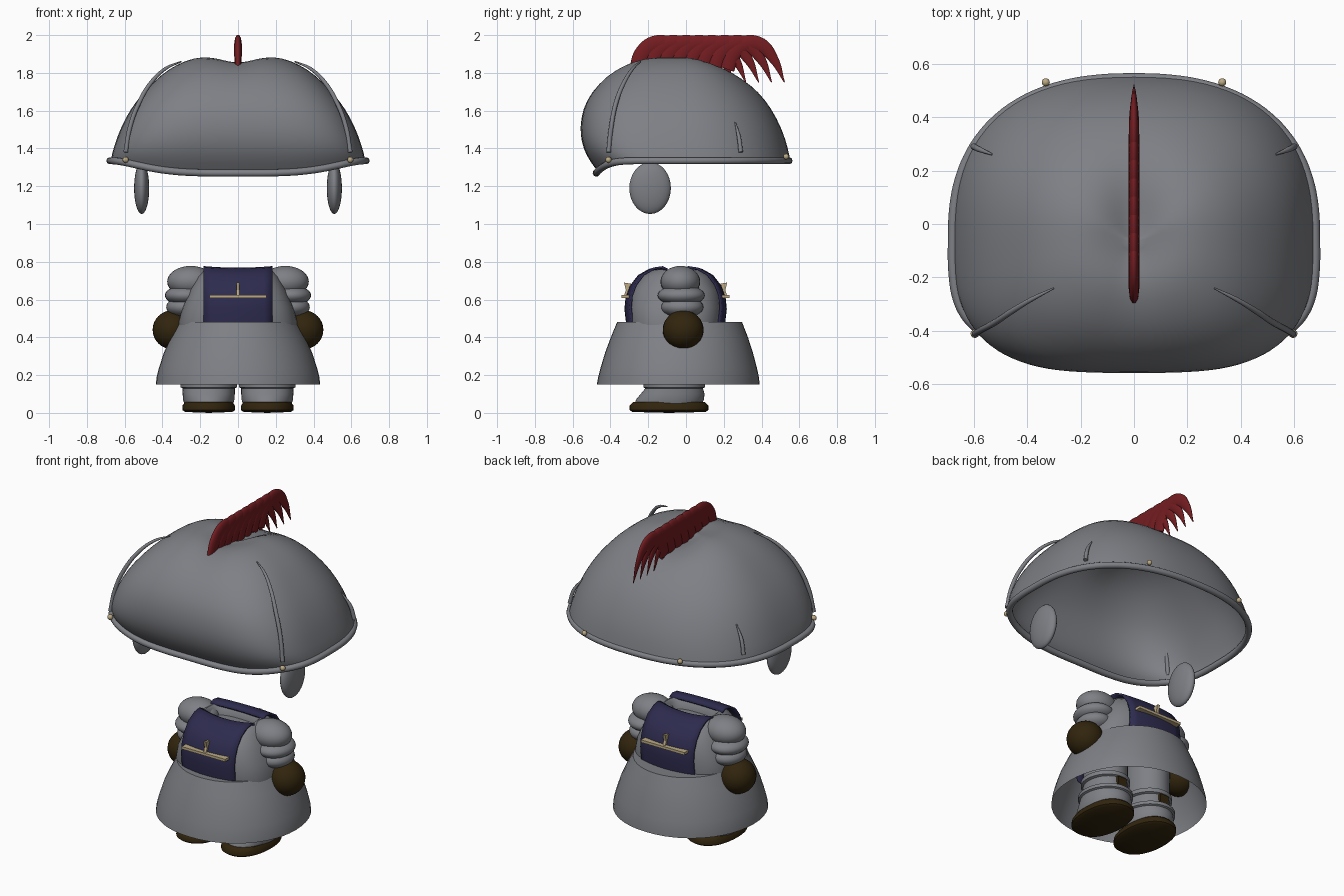
import bpy, bmesh, math

if "Cube" in bpy.data.objects:
    bpy.data.objects.remove(bpy.data.objects["Cube"])


def material(name, rgb):
    m = bpy.data.materials.new(name)
    m.diffuse_color = (*rgb, 1)
    m.use_nodes = True
    m.node_tree.nodes["Principled BSDF"].inputs["Base Color"].default_value = m.diffuse_color
    return m


STEEL = material("steel_grey", (0.21, 0.215, 0.235))
RED = material("plume_red", (0.175, 0.012, 0.015))
BLUE = material("cloth_blue", (0.026, 0.024, 0.075))
BROWN = material("leather_brown", (0.031, 0.018, 0.004))
TAN = material("brass_tan", (0.50, 0.40, 0.23))


def finish(bm, name, mat, smooth=True):
    bmesh.ops.recalc_face_normals(bm, faces=bm.faces)
    me = bpy.data.meshes.new(name)
    bm.to_mesh(me)
    bm.free()
    me.materials.append(mat)
    ob = bpy.data.objects.new(name, me)
    bpy.context.collection.objects.link(ob)
    if smooth:
        bpy.context.view_layer.objects.active = ob
        ob.select_set(True)
        bpy.ops.object.shade_smooth_by_angle(angle=math.radians(50))
        ob.select_set(False)
    return ob


def ring(rx, yf, yb, zf, zs, zb, pf=2.4, pb=2.4, yc=-0.05, xc=0.0, n=48, groove=0.0):
    """Rounded outline with its own front/back reach, squareness and height."""
    pts = []
    for i in range(n):
        a = 2 * math.pi * i / n
        c, s = math.cos(a), math.sin(a)
        p = pb if s > 0 else pf
        x = rx * math.copysign(abs(c) ** (2 / p), c)
        reach = (yb - yc) if s > 0 else (yc - yf)
        y = yc + reach * math.copysign(abs(s) ** (2 / p), s)
        z = zs + ((zb if s > 0 else zf) - zs) * s ** 4
        z -= groove * math.exp(-(x / 0.09) ** 2)
        pts.append((x + xc, y, z))
    return pts


def loft(name, rings, mat, cap_bottom=None, cap_top=None):
    bm = bmesh.new()
    rows = [[bm.verts.new(p) for p in r] for r in rings]
    n = len(rows[0])
    for a, b in zip(rows, rows[1:]):
        for j in range(n):
            k = (j + 1) % n
            bm.faces.new((a[j], a[k], b[k], b[j]))
    for row, centre in ((rows[0], cap_bottom), (rows[-1], cap_top)):
        if centre:
            v = bm.verts.new(centre)
            for j in range(n):
                bm.faces.new((row[j], row[(j + 1) % n], v))
    return finish(bm, name, mat)


def flat_loft(name, rows, mat, p=2.4, **kw):
    """Loft from rows of (z, half width, front y, back y)."""
    cap = {k: kw.pop(k) for k in ("cap_bottom", "cap_top") if k in kw}
    return loft(name, [ring(rx, yf, yb, z, z, z, p, p, **kw) for z, rx, yf, yb in rows], mat, **cap)


def ball(name, loc, r, mat):
    bm = bmesh.new()
    bmesh.ops.create_uvsphere(bm, u_segments=28, v_segments=16, radius=1)
    bmesh.ops.scale(bm, vec=r, verts=bm.verts)
    bmesh.ops.translate(bm, vec=loc, verts=bm.verts)
    return finish(bm, name, mat)


def box(name, loc, size, mat):
    bm = bmesh.new()
    bmesh.ops.create_cube(bm, size=1)
    bmesh.ops.scale(bm, vec=size, verts=bm.verts)
    bmesh.ops.translate(bm, vec=loc, verts=bm.verts)
    return finish(bm, name, mat, False)


def tube(name, pts, r, mat, radii=None, cyclic=False):
    cu = bpy.data.curves.new(name, 'CURVE')
    cu.dimensions = '3D'
    cu.bevel_depth, cu.bevel_resolution, cu.resolution_u = r, 3, 6
    cu.use_fill_caps = True
    sp = cu.splines.new('BEZIER')
    sp.bezier_points.add(len(pts) - 1)
    sp.use_cyclic_u = cyclic
    for i, (bp, p) in enumerate(zip(sp.bezier_points, pts)):
        bp.co = p
        bp.handle_left_type = bp.handle_right_type = 'AUTO'
        bp.radius = radii[i] if radii else 1
    cu.materials.append(mat)
    ob = bpy.data.objects.new(name, cu)
    bpy.context.collection.objects.link(ob)
    return ob


# Helmet shell, open below, squarer in front, with a groove along the crown
dome = [(0.675, -0.47, 0.555, 1.28, 1.33, 1.33), (0.667, -0.53, 0.545, 1.36, 1.38, 1.38),
        (0.647, -0.555, 0.53, 1.44, 1.44, 1.44), (0.622, -0.562, 0.505, 1.51, 1.51, 1.51),
        (0.57, -0.548, 0.455, 1.61, 1.61, 1.61), (0.50, -0.50, 0.385, 1.70, 1.70, 1.70),
        (0.41, -0.42, 0.30, 1.79, 1.79, 1.775), (0.325, -0.33, 0.22, 1.845, 1.845, 1.82),
        (0.235, -0.24, 0.13, 1.88, 1.88, 1.845), (0.15, -0.17, 0.04, 1.885, 1.888, 1.85),
        (0.07, -0.11, -0.03, 1.88, 1.88, 1.86)]
helmet = loft("helmet_shell", [ring(*d, pf=3.7 - 0.11 * i, pb=2.5 - 0.03 * i, groove=max(0, i - 5) * 0.008)
                               for i, d in enumerate(dome)], STEEL, cap_top=(0, -0.07, 1.838))
sub = helmet.modifiers.new("smooth", 'SUBSURF')
sub.levels = sub.render_levels = 1
tube("helmet_rim", ring(0.677, -0.475, 0.545, 1.27, 1.335, 1.335, pf=3.8, pb=2.4, n=40), 0.019, STEEL, cyclic=True)

# Straps, short ribs, rim studs and ear guards
for s in (-1, 1):
    tube("front_strap", [(s * x, y, z) for x, y, z in (
        (0.595, -0.41, 1.38), (0.57, -0.395, 1.52), (0.52, -0.368, 1.65),
        (0.455, -0.325, 1.755), (0.38, -0.28, 1.825), (0.30, -0.24, 1.86))], 0.012, STEEL,
        (1, 1, 1, 0.9, 0.7, 0.3))
    tube("rear_rib", [(s * x, y, z) for x, y, z in (
        (0.60, 0.29, 1.38), (0.58, 0.28, 1.46), (0.53, 0.26, 1.54))], 0.012, STEEL, (1, 0.9, 0.3))
    ball("front_stud", (s * 0.595, -0.41, 1.34), (0.016,) * 3, TAN)
    ball("rear_stud", (s * 0.33, 0.53, 1.357), (0.015,) * 3, TAN)
    ball("ear_guard", (s * 0.51, -0.19, 1.19), (0.04, 0.11, 0.137), STEEL)

# Crest of overlapping curved feathers
feather = ((-0.26, 1.82), (-0.23, 1.90), (-0.165, 1.952), (-0.08, 1.945), (-0.01, 1.87), (0.045, 1.75))
for i in range(8):
    ob = tube("plume_feather", [(0, y + 0.068 * i, z) for y, z in feather], 0.047, RED,
              (0.9, 1, 1, 0.9, 0.55, 0.06))
    ob.scale.x = 0.43

# Torso with open neck
flat_loft("torso", [(0.42, 0.31, -0.30, 0.19), (0.48, 0.315, -0.305, 0.19), (0.56, 0.295, -0.31, 0.195),
                    (0.65, 0.255, -0.285, 0.175), (0.72, 0.215, -0.235, 0.13), (0.755, 0.18, -0.18, 0.08),
                    (0.76, 0.165, -0.15, 0.05), (0.745, 0.15, -0.13, 0.03), (0.70, 0.14, -0.12, 0.02)],
          STEEL, 2.8, cap_top=(0, -0.05, 0.70))

# Cloth panels with raised emblem, front and back
panel = ((-0.305, 0.34), (-0.312, 0.48), (-0.32, 0.55), (-0.314, 0.61), (-0.292, 0.67),
         (-0.25, 0.725), (-0.195, 0.756), (-0.15, 0.763), (-0.125, 0.75))
for side in (1, -1):
    yc = -0.05 if side > 0 else -0.06
    bm = bmesh.new()
    grid = []
    for y, z in panel:
        row = []
        for i in range(9):
            x = -0.182 + 0.0455 * i
            row.append(bm.verts.new((x, yc + (y + 0.8 * x * x + 0.05) * side, z + 0.25 * x * x)))
        grid.append(row)
    for a, b in zip(grid, grid[1:]):
        for j in range(8):
            bm.faces.new((a[j], a[j + 1], b[j + 1], b[j]))
    ob = finish(bm, "front_panel" if side > 0 else "back_panel", BLUE)
    thick = ob.modifiers.new("thickness", 'SOLIDIFY')
    thick.thickness, thick.offset = 0.012, 0
    box("emblem_bar", (0, yc - 0.268 * side, 0.617), (0.30, 0.045, 0.016), TAN)
    # Upright wedge over the bar, leaning out from the cloth
    bm = bmesh.new()
    outline = ((-0.29, 0.615), (-0.33, 0.615), (-0.318, 0.65), (-0.328, 0.69), (-0.27, 0.68))
    a, b = [[bm.verts.new((x, yc + (y + 0.05) * side, z)) for y, z in outline] for x in (-0.009, 0.009)]
    bm.faces.new(a)
    bm.faces.new(b)
    for j in range(5):
        bm.faces.new((a[j], a[(j + 1) % 5], b[(j + 1) % 5], b[j]))
    finish(bm, "emblem_upright", TAN, False)

# Flared skirt
flat_loft("skirt", [(0.475, 0.285, -0.30, 0.20), (0.48, 0.312, -0.365, 0.297), (0.40, 0.355, -0.398, 0.328),
                    (0.32, 0.392, -0.428, 0.354), (0.24, 0.418, -0.452, 0.375), (0.19, 0.431, -0.465, 0.386),
                    (0.15, 0.435, -0.472, 0.39)], STEEL, 2.08)

# Arms, hands, legs and boots
for s in (-1, 1):
    ball("shoulder", (s * 0.25, -0.03, 0.695), (0.125, 0.105, 0.083), STEEL)
    ball("upper_arm_band", (s * 0.275, -0.025, 0.622), (0.112, 0.125, 0.055), STEEL)
    ball("lower_arm_band", (s * 0.28, -0.02, 0.56), (0.10, 0.112, 0.058), STEEL)
    ball("hand", (s * 0.347, -0.015, 0.44), (0.105, 0.108, 0.103), BROWN)
    x = s * 0.155
    flat_loft("boot_sole", [(0.005, 0.125, -0.285, 0.105), (0.015, 0.14, -0.298, 0.118),
                            (0.04, 0.138, -0.298, 0.118), (0.058, 0.125, -0.28, 0.10)], BROWN, 2.2, xc=x,
              yc=-0.09, cap_bottom=(x, -0.09, 0), cap_top=(x, -0.09, 0.058))
    flat_loft("leg", [(0.05, 0.13, -0.27, 0.085), (0.07, 0.136, -0.265, 0.095), (0.10, 0.138, -0.24, 0.098),
                      (0.13, 0.138, -0.215, 0.09), (0.135, 0.15, -0.225, 0.10), (0.155, 0.15, -0.225, 0.10),
                      (0.16, 0.125, -0.205, 0.075), (0.22, 0.12, -0.20, 0.07), (0.225, 0.135, -0.21, 0.08),
                      (0.25, 0.135, -0.21, 0.08), (0.255, 0.12, -0.20, 0.07), (0.44, 0.12, -0.19, 0.07)],
              STEEL, 2, xc=x, yc=-0.07, cap_top=(x, -0.07, 0.44))
    box("leg_buckle", (x, 0.076, 0.19), (0.06, 0.016, 0.055), BROWN)
